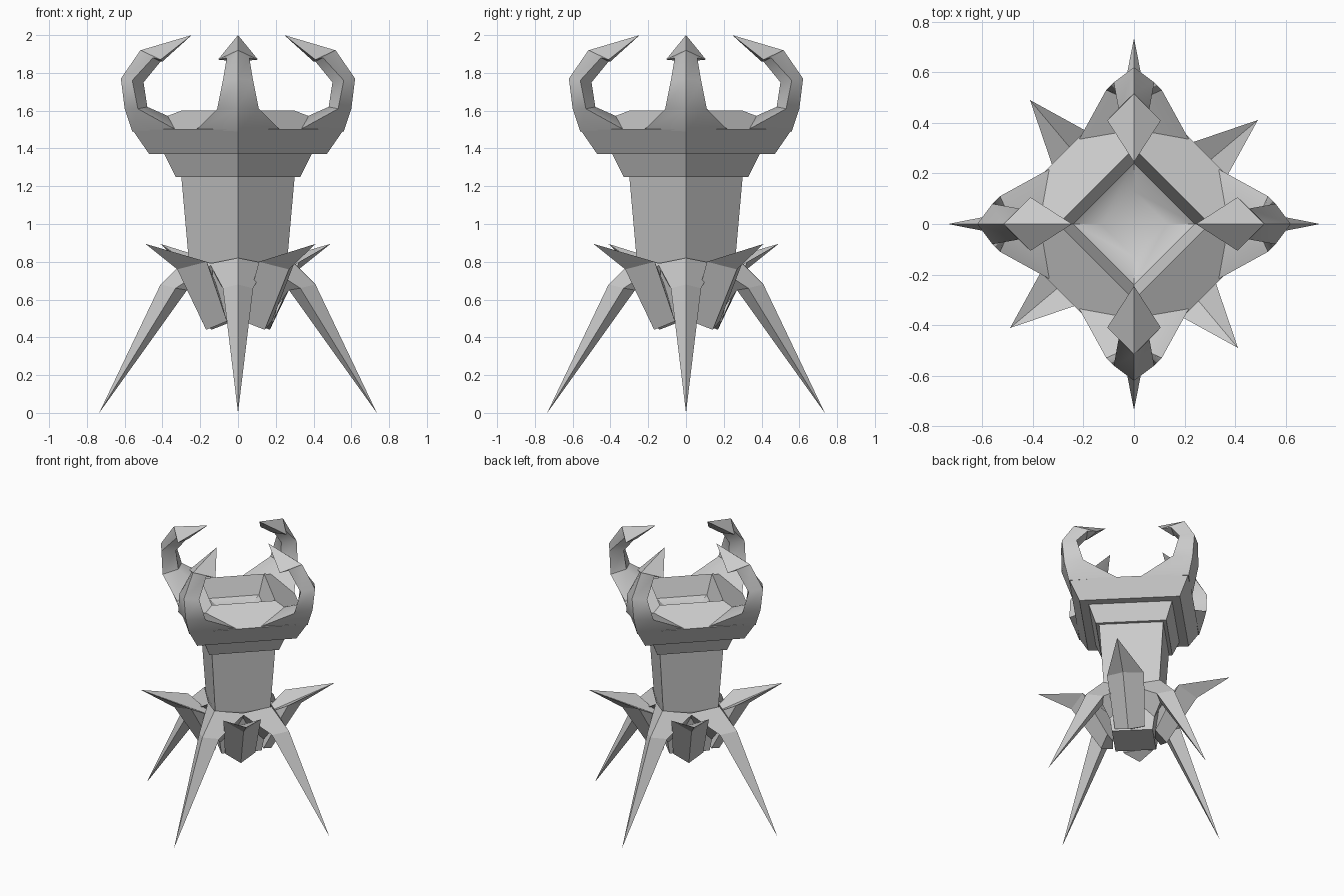
import bpy, bmesh, math
from mathutils import Vector, Matrix

if "Cube" in bpy.data.objects:
    bpy.data.objects.remove(bpy.data.objects["Cube"])

stone = bpy.data.materials.new("grey stone")
stone.diffuse_color = (0.6, 0.6, 0.6, 1)
stone.use_nodes = True
stone.node_tree.nodes["Principled BSDF"].inputs["Base Color"].default_value = stone.diffuse_color


def finish(name, bm, smooth=None):
    bmesh.ops.recalc_face_normals(bm, faces=bm.faces)
    me = bpy.data.meshes.new(name)
    bm.to_mesh(me)
    bm.free()
    me.materials.append(stone)
    ob = bpy.data.objects.new(name, me)
    bpy.context.collection.objects.link(ob)
    if smooth:
        bpy.ops.object.select_all(action='DESELECT')
        ob.select_set(True)
        bpy.context.view_layer.objects.active = ob
        bpy.ops.object.shade_smooth_by_angle(angle=math.radians(smooth))
    return ob


def loft(bm, rings, angle=0):
    """Skin rings of equal length; a one-point ring makes a tip."""
    rot = Matrix.Rotation(angle, 3, 'Z')
    rows = [[bm.verts.new(rot @ Vector(p)) for p in r] for r in rings]
    for a, b in zip(rows, rows[1:]):
        n = len(a)
        for i in range(n):
            j = (i + 1) % n
            if len(b) == 1:
                bm.faces.new((a[i], a[j], b[0]))
            else:
                bm.faces.new((a[i], a[j], b[j], b[i]))
    for r in (rows[0], rows[-1]):
        if len(r) > 2:
            bm.faces.new(r)


def square(r, z):
    return [(r, 0, z), (0, r, z), (-r, 0, z), (0, -r, z)]


def tower(name, profile, smooth=None):
    bm = bmesh.new()
    loft(bm, [square(r, z) for r, z in profile])
    return finish(name, bm, smooth)


def diamond(outer, inner, side):
    """Four-sided section: outer and inner (r, z), side (r, half width, z)."""
    r, w, z = side
    return [(outer[0], 0, outer[1]), (r, w, z), (inner[0], 0, inner[1]), (r, -w, z)]


# Square shaft, collar and hollow rim, corners on the axes
tower("shaft", [(0.19, 0.48), (0.26, 0.80), (0.30, 1.25)])
tower("collar", [(0.33, 1.25), (0.39, 1.37)])
tower("rim_and_bowl", [(0.36, 1.37), (0.47, 1.37), (0.56, 1.50), (0.30, 1.60),
                       (0.24, 1.47), (0.13, 1.42)], 35)

horn = [diamond((0.56, 1.49), (0.30, 1.54), (0.33, 0.22, 1.50)),
        diamond((0.60, 1.61), (0.48, 1.62), (0.53, 0.11, 1.61)),
        diamond((0.62, 1.77), (0.50, 1.75), (0.56, 0.08, 1.76)),
        diamond((0.52, 1.915), (0.41, 1.86), (0.45, 0.06, 1.88)),
        diamond((0.515, 1.92), (0.40, 1.86), (0.41, 0.106, 1.87)),
        [(0.245, 0, 2.0)]]
leg = [diamond((0.27, 0.82), (0.16, 0.50), (0.13, 0.15, 0.79)),
       diamond((0.41, 0.68), (0.27, 0.65), (0.33, 0.08, 0.66)),
       [(0.735, 0, 0.0)]]
# Claw sections run upward: inner pair, side pair and the outer ridge
claw = [[(0.16, -0.10, 0.485), (0.22, 0, 0.44), (0.16, 0.10, 0.485), (0.14, 0, 0.485)],
        [(0.32, -0.124, 0.80), (0.42, 0, 0.76), (0.32, 0.124, 0.80), (0.15, 0, 0.68)],
        [(0.64, 0, 0.895)]]

for i in range(4):
    a = i * math.pi / 2
    for name, rings, turn, smooth in (("horn", horn, 0, 50), ("leg", leg, 0, None),
                                      ("claw", claw, math.radians(40), None)):
        bm = bmesh.new()
        loft(bm, rings, a + turn)
        finish(f"{name}_{i + 1}", bm, smooth)
